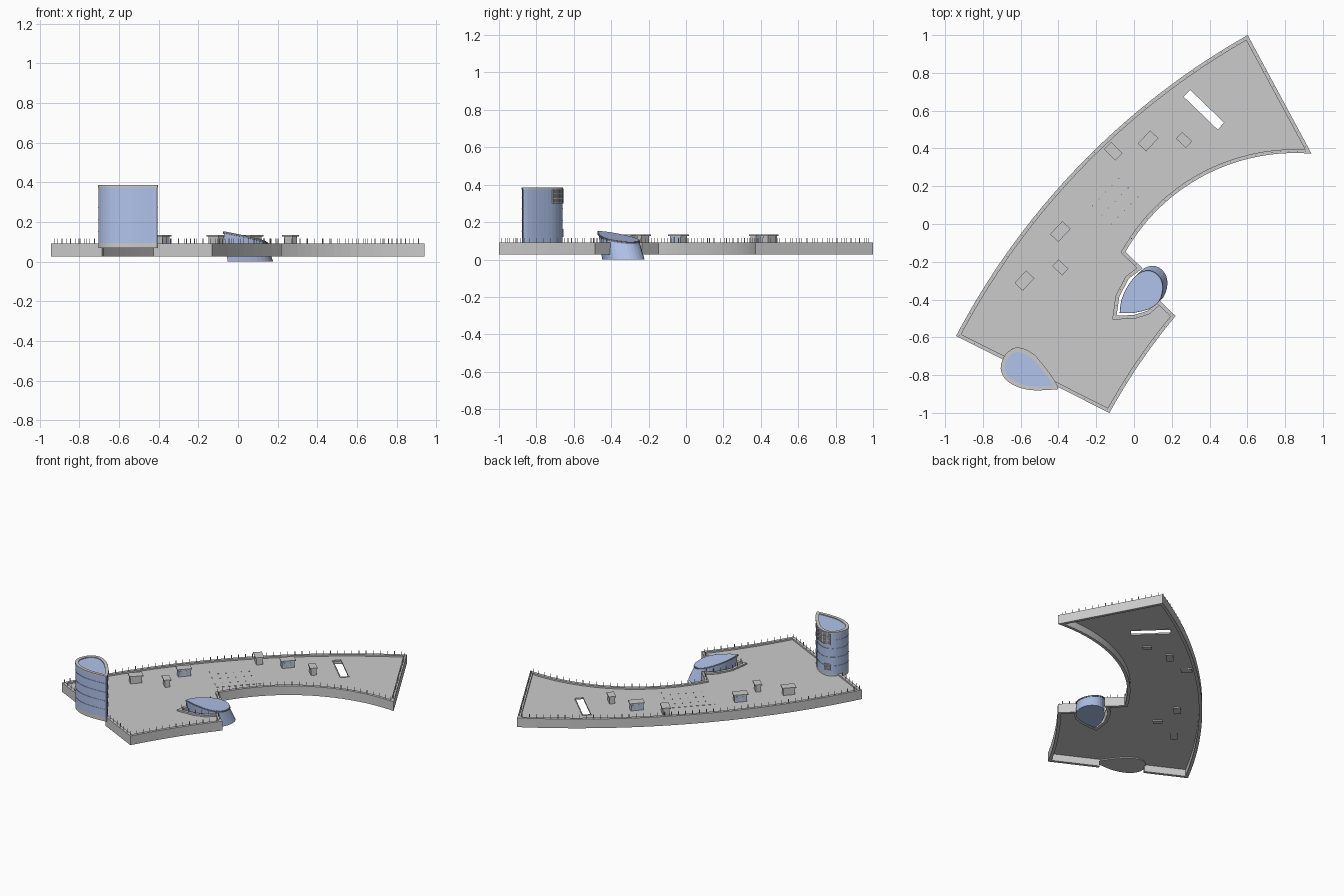
import bpy, bmesh, math
from mathutils import Vector as V

if "Cube" in bpy.data.objects:
    bpy.data.objects.remove(bpy.data.objects["Cube"])


def material(name, col):
    m = bpy.data.materials.new(name)
    m.diffuse_color = (*col, 1)
    m.use_nodes = True
    m.node_tree.nodes["Principled BSDF"].inputs["Base Color"].default_value = m.diffuse_color
    return m


BLUE = material("blue_glass", (0.44, 0.55, 0.84))
DARK = material("dark_frame", (0.22, 0.24, 0.28))


def finish(bm, name, mat=None):
    bmesh.ops.recalc_face_normals(bm, faces=bm.faces)
    me = bpy.data.meshes.new(name)
    bm.to_mesh(me)
    bm.free()
    ob = bpy.data.objects.new(name, me)
    bpy.context.collection.objects.link(ob)
    if mat:
        me.materials.append(mat)
    return ob


def arc(p, q, s, n):
    """Circular arc from p to q bulging s to the left."""
    p, q = V(p), V(q)
    h = (q - p) / 2
    t = h.normalized()
    left = V((-t.y, t.x))
    sg = 1 if s > 0 else -1
    r = (h.length ** 2 + s * s) / (2 * abs(s))
    c = (p + q) / 2 + left * (s - sg * r)
    a = math.asin(h.length / r)
    return [c + r * (t * math.sin(u) + left * sg * math.cos(u))
            for u in [a * (2 * i / n - 1) for i in range(n + 1)]]


def spline(pts, n, closed):
    """Smooth curve through the points."""
    p = [V(a) for a in pts]
    k = len(p)
    at = (lambda i: p[i % k]) if closed else (lambda i: p[max(0, min(k - 1, i))])
    out = []
    for i in range(k if closed else k - 1):
        a, b, c, d = at(i - 1), at(i), at(i + 1), at(i + 2)
        for j in range(n):
            t = j / n
            out.append(0.5 * (2 * b + (c - a) * t + (2 * a - 5 * b + 4 * c - d) * t * t
                              + (3 * b - a - 3 * c + d) * t ** 3))
    return out if closed else out + [p[-1]]


def offset(path, d, closed=False):
    """Mitred offset to the left of the path."""
    out, n = [], len(path)
    for i, p in enumerate(path):
        a = p - path[i - 1] if closed or i else path[1] - p
        b = path[(i + 1) % n] - p if closed or i < n - 1 else a
        na, nb = V((-a.y, a.x)).normalized(), V((-b.y, b.x)).normalized()
        m = (na + nb).normalized()
        out.append(p + m * d / max(0.5, m.dot(na)))
    return out


def wall(name, path, d0, d1, z0, z1, closed=False, mat=None):
    """Strip of wall that follows a path between two offsets."""
    bm = bmesh.new()
    A, B = offset(path, d0, closed), offset(path, d1, closed)
    secs = [[bm.verts.new((*p, z)) for p, z in ((a, z0), (b, z0), (b, z1), (a, z1))]
            for a, b in zip(A, B)]
    for s, t in zip(secs, secs[1:] + ([secs[0]] if closed else [])):
        for i in range(4):
            j = (i + 1) % 4
            bm.faces.new((s[i], s[j], t[j], t[i]))
    if not closed:
        bm.faces.new(secs[0])
        bm.faces.new(secs[-1])
    return finish(bm, name, mat)


def loft(name, lower, upper, mat=None):
    """Closed solid between two rings of 3D points."""
    bm = bmesh.new()
    a, b = [[bm.verts.new(p) for p in r] for r in (lower, upper)]
    for i in range(len(a)):
        j = (i + 1) % len(a)
        bm.faces.new((a[i], a[j], b[j], b[i]))
    bm.faces.new(a)
    bm.faces.new(b)
    return finish(bm, name, mat)


def prism(name, ring, z0, z1, mat=None):
    return loft(name, [(*p, z0) for p in ring], [(*p, z1) for p in ring], mat)


def rect(c, l, w, deg):
    a = math.radians(deg)
    u, v = V((math.cos(a), math.sin(a))), V((-math.sin(a), math.cos(a)))
    return [V(c) + u * l / 2 * i + v * w / 2 * j for i, j in ((-1, -1), (1, -1), (1, 1), (-1, 1))]


def posts(name, places, size, z0, z1, mat=None):
    bm = bmesh.new()
    for p in places:
        r = bmesh.ops.create_cube(bm, size=1)
        for v in r["verts"]:
            v.co = (p.x + v.co.x * size, p.y + v.co.y * size, (z0 + z1) / 2 + v.co.z * (z1 - z0))
    return finish(bm, name, mat)


# Curved building outline, from one side of the tower round to the other
notch = [(0.135, -0.405), (0.07, -0.46), (0.0, -0.482), (-0.092, -0.485),
         (-0.078, -0.385), (-0.028, -0.29), (0.045, -0.235)]
outline = ([V((-0.425, -0.852))] + arc((-0.13, -1.0), (0.22, -0.487), 0.015, 8)
           + [V(p) for p in notch]
           + arc((-0.045, -0.147), (0.94, 0.372), 0.163, 28)
           + arc((0.602, 1.0), (-0.942, -0.593), -0.16, 40) + [V((-0.685, -0.722))])
wall("perimeter_wall", outline, 0, 0.02, 0.027, 0.091)

# Roof deck with an open slot
slot = rect((0.37, 0.605), 0.25, 0.05, -44)
bm = bmesh.new()
for loop in (offset(outline, 0.01), slot):
    vs = [bm.verts.new((*p, 0.078)) for p in loop]
    for i in range(len(vs)):
        bm.edges.new((vs[i - 1], vs[i]))
bmesh.ops.triangle_fill(bm, use_beauty=True, edges=bm.edges[:], normal=(0, 0, 1))
bmesh.ops.dissolve_limit(bm, angle_limit=0.01, verts=bm.verts[:], edges=bm.edges[:])
deck = finish(bm, "roof_deck")
mod = deck.modifiers.new("thickness", "SOLIDIFY")
mod.thickness, mod.offset = 0.005, 0
wall("slot_rim", slot, -0.006, 0, 0.074, 0.084, True)

# Railing posts
mid, spots, gap = offset(outline, 0.01), [], 0.0
for a, b in zip(mid, mid[1:]):
    L = (b - a).length
    while gap < L:
        spots.append(a.lerp(b, gap / L))
        gap += 0.045
    gap -= L
posts("railing_posts", spots, 0.003, 0.09, 0.116)

# Rooftop huts with windows and overhanging caps
huts = [(-0.11, 0.385, 0.085, 0.055, -45), (0.075, 0.44, 0.095, 0.06, 47),
        (0.265, 0.445, 0.072, 0.048, -43), (-0.39, -0.04, 0.095, 0.06, 47),
        (-0.39, -0.23, 0.072, 0.048, -43), (-0.58, -0.30, 0.09, 0.06, 47)]
for i, (x, y, l, w, deg) in enumerate(huts):
    prism(f"hut_body_{i}", rect((x, y), l - 0.014, w - 0.014, deg), 0.068, 0.127)
    prism(f"hut_cap_{i}", rect((x, y), l, w, deg), 0.127, 0.134)
    if l > 0.09:
        for k in (-0.25, 0.25):
            a = math.radians(deg)
            c = (x + k * l * math.cos(a), y + k * l * math.sin(a))
            prism(f"hut_window_{i}", rect(c, l * 0.3, w - 0.01, deg), 0.09, 0.12, BLUE)

# Flush panel with small vents
prism("deck_panel", rect((-0.1, 0.12), 0.3, 0.25, 46), 0.079, 0.082)
a = math.radians(46)
vents = [V((-0.1 + u * math.cos(a) - v * math.sin(a), 0.12 + u * math.sin(a) + v * math.cos(a)))
         for u in (-0.1, -0.05, 0, 0.05, 0.1) for v in (-0.07, 0, 0.07)]
posts("panel_vents", vents, 0.006, 0.08, 0.084, DARK)

# Teardrop tower, counter-clockwise so that left is inward
tower = spline([(-0.405, -0.862), (-0.455, -0.78), (-0.53, -0.695), (-0.61, -0.658),
                (-0.675, -0.685), (-0.705, -0.765), (-0.665, -0.835), (-0.565, -0.876),
                (-0.43, -0.876)], 4, True)
prism("tower_base", offset(tower, 0.002, True), 0.068, 0.095)
prism("tower_body", offset(tower, 0.002, True), 0.095, 0.38, BLUE)
wall("tower_rim", tower, -0.001, 0.02, 0.375, 0.386, True)
for i in range(4):
    z = 0.15 + i * 0.06
    wall(f"tower_floor_line_{i}", tower, -0.0005, 0.004, z, z + 0.002, True, BLUE)

# Framed windows on the back of the tower
for name, (i, j), zs in (("upper", (7, 15), (0.30, 0.325, 0.35, 0.375)),
                         ("lower", (12, 15), (0.12, 0.14, 0.16))):
    part = tower[i:j]
    for z in zs:
        wall(f"{name}_window_rail", part, -0.004, 0.004, z, z + 0.004)
    posts(f"{name}_window_bars", part[::2] + [part[-1]], 0.006, zs[0], zs[-1])
    wall(f"{name}_window_pane", part, -0.002, 0.003, zs[0], zs[-1], False, DARK)

# Leaning leaf-shaped pavilion with a slanted roof
leaf = spline([(-0.076, -0.472), (-0.066, -0.4), (-0.028, -0.32), (0.03, -0.258),
               (0.09, -0.247), (0.138, -0.282), (0.153, -0.34), (0.133, -0.41),
               (0.075, -0.452), (-0.01, -0.472)], 3, False) 


def slant(p, dz=0.0):
    return (p.x, p.y, 0.155 - 0.2 * (p.x + 0.075) - 0.1 * (p.y + 0.472) + dz)


shift, mid_leaf = V((0.024, 0.024)), V((0.04, -0.36))
small = [mid_leaf + (p - mid_leaf) * 0.96 for p in leaf]
loft("pavilion_body", [(*(p + shift), 0) for p in leaf],
     [slant(p, -0.008) for p in small], BLUE)
loft("pavilion_roof_edge", [slant(p, -0.01) for p in leaf], [slant(p, -0.002) for p in leaf], DARK)
loft("pavilion_roof", [slant(p, -0.004) for p in small], [slant(p) for p in small], BLUE)
